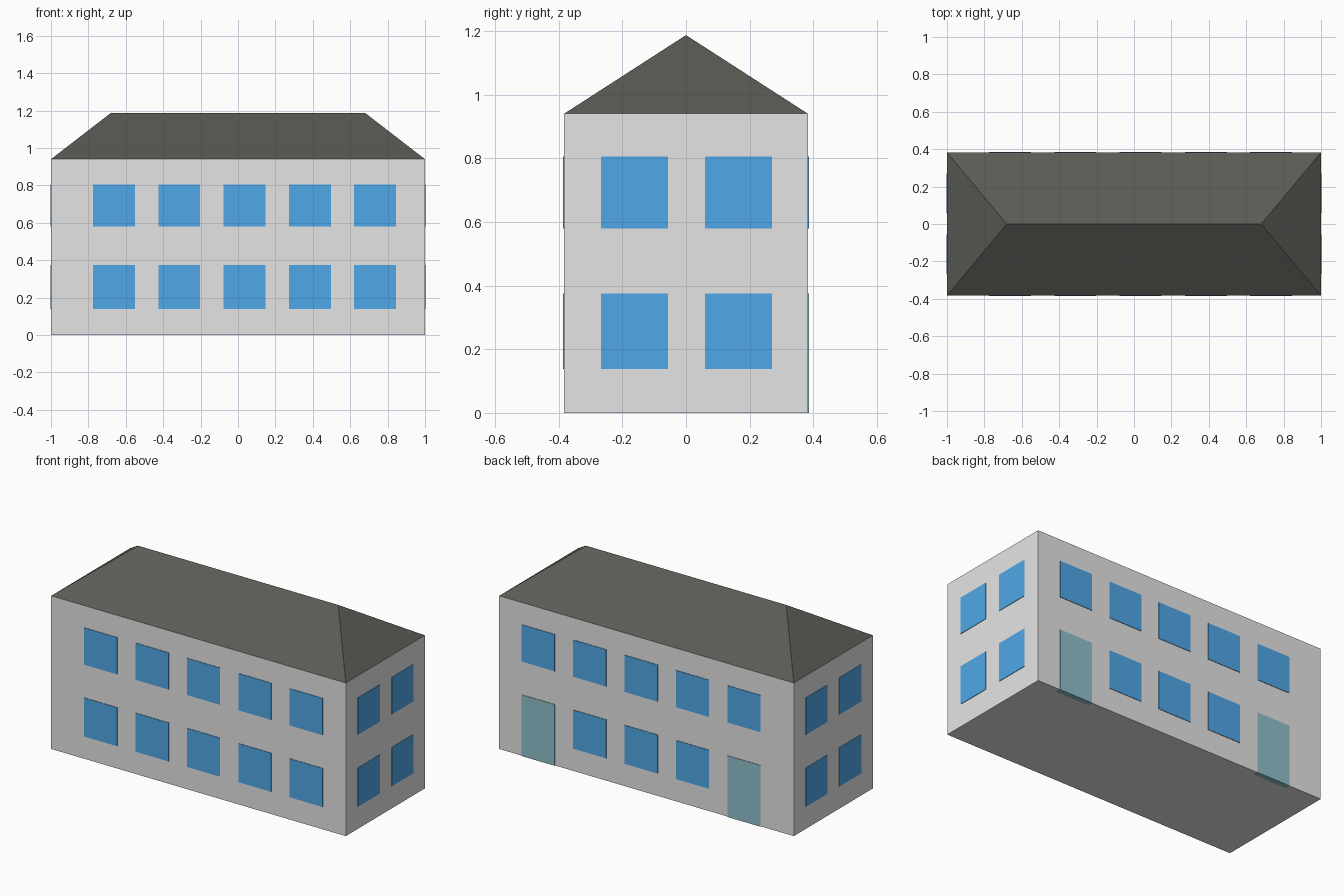
import bpy, bmesh

if "Cube" in bpy.data.objects:
    bpy.data.objects.remove(bpy.data.objects["Cube"])

W, D, H = 1.0, 0.383, 0.94        # half width, half depth, wall height
RIDGE_X, RIDGE_Z = 0.68, 1.187
PROUD = 0.003                     # how far panes stand out of the wall


def material(name, rgb):
    def lin(c):
        c /= 255
        return c / 12.92 if c <= 0.04045 else ((c + 0.055) / 1.055) ** 2.4
    m = bpy.data.materials.new(name)
    m.diffuse_color = (*[lin(c) for c in rgb], 1)
    m.use_nodes = True
    m.node_tree.nodes["Principled BSDF"].inputs["Base Color"].default_value = m.diffuse_color
    return m


wall_mat = material("wall_grey", (229, 229, 229))
roof_mat = material("roof_dark_grey", (90, 91, 84))
glass_mat = material("window_blue", (89, 186, 255))
door_mat = material("door_teal", (145, 192, 203))


def finish(name, bm, mat):
    bmesh.ops.recalc_face_normals(bm, faces=bm.faces[:])
    me = bpy.data.meshes.new(name)
    bm.to_mesh(me)
    bm.free()
    me.materials.append(mat)
    ob = bpy.data.objects.new(name, me)
    bpy.context.collection.objects.link(ob)
    return ob


def add_box(bm, x, y, z):
    """Box from (min, max) pairs on each axis."""
    verts = bmesh.ops.create_cube(bm, size=1)["verts"]
    for v in verts:
        v.co = [r[0] if c < 0 else r[1] for r, c in zip((x, y, z), v.co)]


# walls
bm = bmesh.new()
add_box(bm, (-W, W), (-D, D), (0, H))
finish("walls", bm, wall_mat)

# hipped roof: a box whose top is squeezed to the ridge line
bm = bmesh.new()
add_box(bm, (-W, W), (-D, D), (H, RIDGE_Z))
for v in bm.verts:
    if v.co.z > H + 0.01:
        v.co.x = RIDGE_X if v.co.x > 0 else -RIDGE_X
        v.co.y = 0
bmesh.ops.remove_doubles(bm, verts=bm.verts[:], dist=1e-4)
finish("roof", bm, roof_mat)

# window grid
columns = [(-0.775 + 0.349 * i, -0.551 + 0.349 * i) for i in range(5)]
rows = [(0.138, 0.375), (0.579, 0.805)]
side_columns = [(-0.267, -0.056), (0.059, 0.27)]

front, back = (-D - PROUD, -D + PROUD), (D - PROUD, D + PROUD)
left, right = (-W - PROUD, -W + PROUD), (W - PROUD, W + PROUD)

# front windows
bm = bmesh.new()
for z in rows:
    for x in columns:
        add_box(bm, x, front, z)
finish("front_windows", bm, glass_mat)

# back windows, with doors in the outer ground floor bays
bm = bmesh.new()
for x in columns:
    add_box(bm, x, back, rows[1])
for x in columns[1:4]:
    add_box(bm, x, back, rows[0])
finish("back_windows", bm, glass_mat)

bm = bmesh.new()
for x in (columns[0], columns[4]):
    add_box(bm, x, (D - 0.03, D + PROUD), (-0.001, rows[0][1]))
finish("back_doors", bm, door_mat)

# side windows
for name, x in (("left_windows", left), ("right_windows", right)):
    bm = bmesh.new()
    for z in rows:
        for y in side_columns:
            add_box(bm, x, y, z)
    finish(name, bm, glass_mat)
